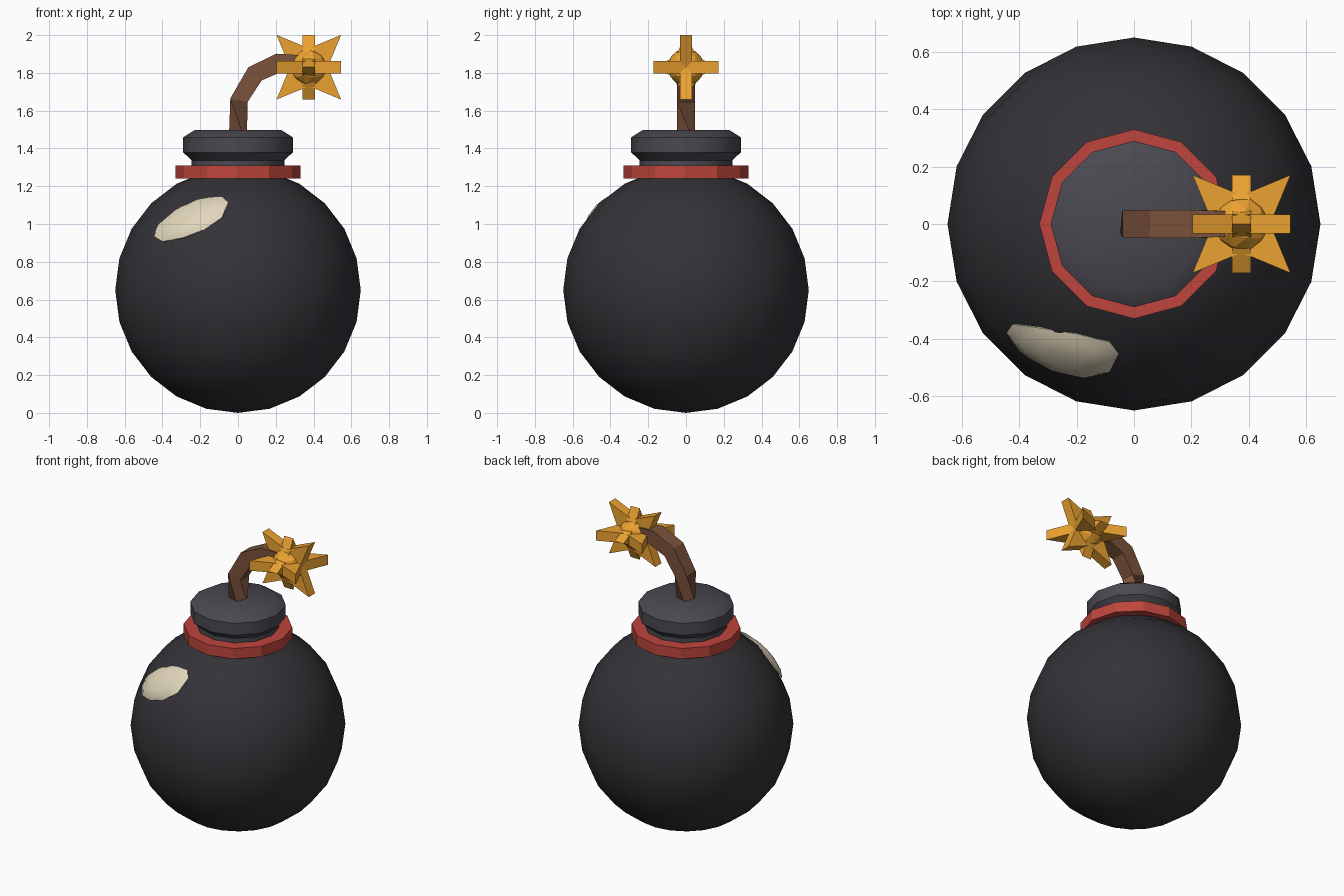
import bpy, bmesh, math
from mathutils import Vector

if "Cube" in bpy.data.objects:
    bpy.data.objects.remove(bpy.data.objects["Cube"])

def material(name, rgb):
    m = bpy.data.materials.new(name)
    m.diffuse_color = (*rgb, 1)
    m.use_nodes = True
    m.node_tree.nodes["Principled BSDF"].inputs["Base Color"].default_value = m.diffuse_color
    return m

BLACK = material("iron", (0.034, 0.032, 0.038))
GREY = material("cap_iron", (0.07, 0.066, 0.082))
RED = material("red", (0.52, 0.06, 0.045))
BROWN = material("cord", (0.2, 0.085, 0.045))
GOLD = material("spark_gold", (0.83, 0.36, 0.03))
CREAM = material("cream", (0.76, 0.68, 0.5))

def make(name, verts, faces, mat, smooth=None):
    me = bpy.data.meshes.new(name)
    me.from_pydata([tuple(v) for v in verts], [], faces)
    bm = bmesh.new()
    bm.from_mesh(me)
    bmesh.ops.recalc_face_normals(bm, faces=bm.faces)
    bm.to_mesh(me)
    bm.free()
    me.materials.append(mat)
    ob = bpy.data.objects.new(name, me)
    bpy.context.collection.objects.link(ob)
    if smooth is not None:
        shade(ob, smooth)
    return ob

def shade(ob, degrees):
    bpy.ops.object.select_all(action='DESELECT')
    ob.select_set(True)
    bpy.context.view_layer.objects.active = ob
    bpy.ops.object.shade_smooth_by_angle(angle=math.radians(degrees))

def skin(rings, caps=True, closed=False):
    """Join equal-sized rings of points into a tube."""
    n, k = len(rings[0]), len(rings)
    verts = [v for r in rings for v in r]
    faces = [(i*n + j, i*n + (j+1) % n, (i+1) % k*n + (j+1) % n, (i+1) % k*n + j)
             for i in range(k if closed else k - 1) for j in range(n)]
    if caps and not closed:
        faces += [tuple(range(n)), tuple(range((k-1)*n, k*n))]
    return verts, faces

def lathe(profile, n=12):
    return [[(r*math.cos(2*math.pi*j/n), r*math.sin(2*math.pi*j/n), z)
             for j in range(n)] for r, z in profile]

# Round body
bpy.ops.mesh.primitive_uv_sphere_add(segments=20, ring_count=12, radius=0.65, location=(0, 0, 0.65))
body = bpy.context.object
body.name = "body"
body.data.materials.append(BLACK)
shade(body, 40)

# Red collar and iron neck cap
make("collar", *skin(lathe([(0.25, 1.24), (0.33, 1.24), (0.33, 1.31), (0.25, 1.31)]), closed=True), RED)
make("neck_cap", *skin(lathe([(0.245, 1.2), (0.245, 1.337), (0.29, 1.379),
                              (0.29, 1.459), (0.23, 1.497)])), GREY, 35)

# Fuse: square cord, twisted at its base: x, z, tilt of section, twist, radius
rings = []
for x, z, tilt, twist, r in [(0, 1.47, 0, 120, 0.055), (0.005, 1.655, 12, 45, 0.066),
                             (0.09, 1.795, 45, 45, 0.07), (0.22, 1.855, 70, 45, 0.07),
                             (0.36, 1.85, 90, 45, 0.06)]:
    t = math.radians(tilt)
    side = Vector((math.cos(t), 0, -math.sin(t)))
    ring = []
    for j in range(4):
        a = math.radians(twist + 90*j)
        ring.append(Vector((x, 0, z)) + r*(side*math.cos(a) + Vector((0, 1, 0))*math.sin(a)))
    rings.append(ring)
make("fuse", *skin(rings), BROWN)

# Spark: three crossed four-pointed star plates around a small ball
C = Vector((0.375, 0, 1.83))
X, Y, Z = Vector((1, 0, 0)), Vector((0, 1, 0)), Vector((0, 0, 1))

def star(name, u, v, outer, inner, start):
    w = u.cross(v)
    rings = []
    for d in (-0.033, 0.033):
        ring = []
        for j in range(8):
            a = math.radians(start + 45*j)
            r = inner if j % 2 else outer
            ring.append(C + w*d + r*(u*math.cos(a) + v*math.sin(a)))
        rings.append(ring)
    make(name, *skin(rings), GOLD)

star("spark_upright", X, Z, 0.242, 0.1, 45)
star("spark_level", X, Y, 0.242, 0.1, 45)
star("spark_cross", Y, Z, 0.171, 0.08, 0)
bpy.ops.mesh.primitive_ico_sphere_add(subdivisions=2, radius=0.1, location=C)
ball = bpy.context.object
ball.name = "spark_core"
ball.data.materials.append(GOLD)

# Cream highlight: front outline (x, z) wrapped onto the body
outline = [(-.445, .934), (-.40, .907), (-.29, .928), (-.18, .97), (-.085, 1.034),
           (-.053, 1.114), (-.085, 1.146), (-.20, 1.135), (-.33, 1.077), (-.424, .997)]
mid = Vector((-0.25, 1.025))

def wrap(scale, radius):
    pts = []
    for p in outline:
        x, z = mid + (Vector(p) - mid)*scale
        y = -math.sqrt(0.65**2 - x*x - (z - 0.65)**2)
        pts.append(Vector((0, 0, 0.65)) + Vector((x, y, z - 0.65)).normalized()*radius)
    return pts

make("highlight", *skin([wrap(0.97, 0.625), wrap(1, 0.65), wrap(0.75, 0.663),
                         wrap(0.35, 0.668)]), CREAM, 50)
